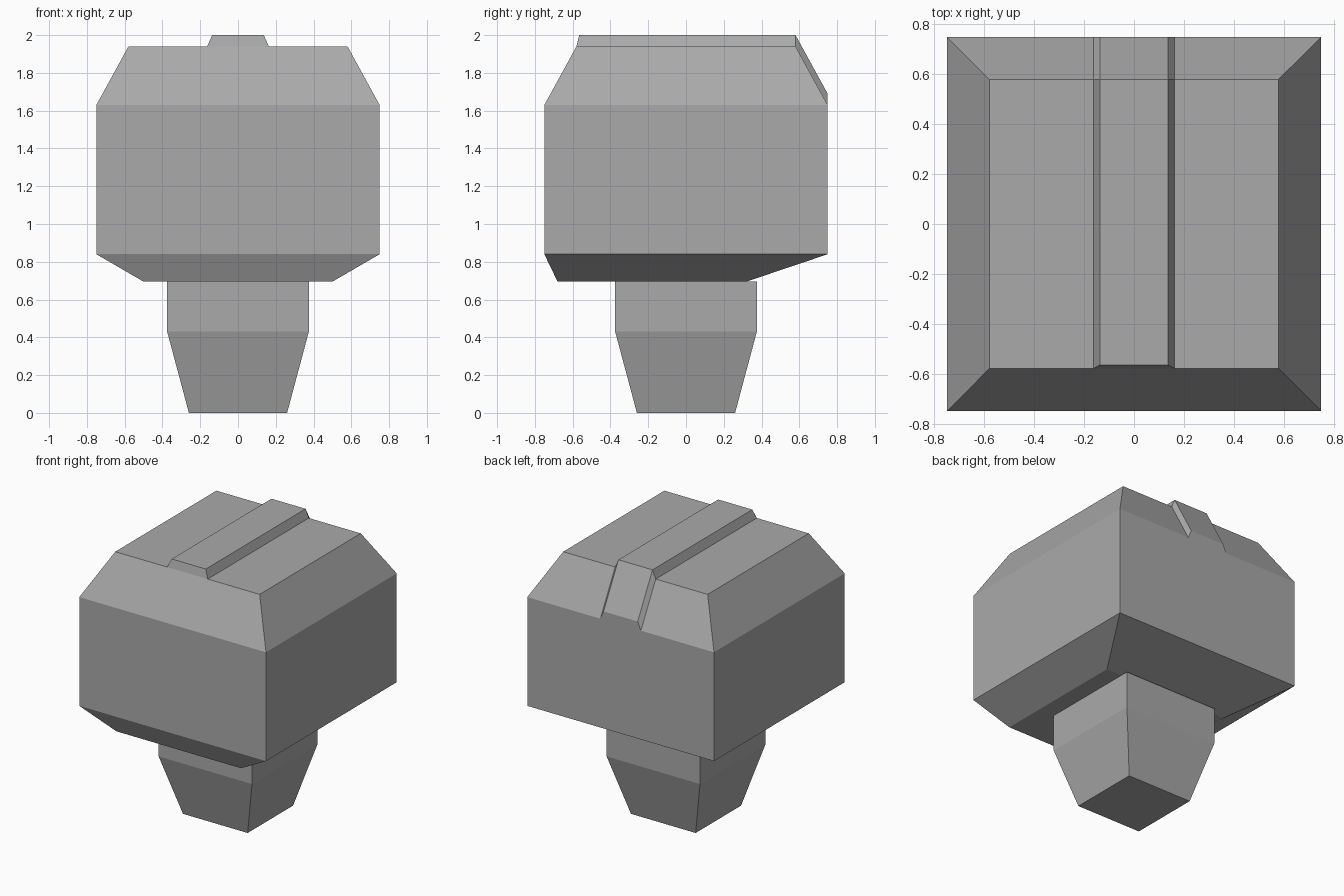
import bpy
import bmesh

cube = bpy.data.objects.get("Cube")
if cube:
    bpy.data.objects.remove(cube, do_unlink=True)

grey = bpy.data.materials.new("plain grey")
grey.use_nodes = True
colour = (0.4, 0.4, 0.4, 1)
grey.diffuse_color = colour
grey.node_tree.nodes["Principled BSDF"].inputs["Base Color"].default_value = colour


def loft(name, rings):
    """Join matching four-point rings into a closed flat-sided solid."""
    bm = bmesh.new()
    loops = [[bm.verts.new(p) for p in ring] for ring in rings]
    for a, b in zip(loops, loops[1:]):
        for i in range(4):
            j = (i + 1) % 4
            bm.faces.new((a[i], a[j], b[j], b[i]))
    bm.faces.new(loops[0])
    bm.faces.new(loops[-1])
    bmesh.ops.recalc_face_normals(bm, faces=bm.faces)
    mesh = bpy.data.meshes.new(name)
    bm.to_mesh(mesh)
    bm.free()
    mesh.materials.append(grey)
    obj = bpy.data.objects.new(name, mesh)
    bpy.context.collection.objects.link(obj)
    return obj


def level(half_x, front, back, z):
    """Horizontal rectangle at height z."""
    return [(-half_x, front, z), (half_x, front, z), (half_x, back, z), (-half_x, back, z)]


def section(y_base, z_base, y_top, z_top):
    """Trapezium across the ridge, wider at its base."""
    return [(-0.163, y_base, z_base), (0.163, y_base, z_base),
            (0.137, y_top, z_top), (-0.137, y_top, z_top)]


# Tapered peg
loft("peg", [level(0.26, -0.26, 0.26, 0),
             level(0.375, -0.375, 0.375, 0.43),
             level(0.375, -0.375, 0.375, 0.695)])

# Bevelled block, its underside set toward the front
loft("head", [level(0.5, -0.68, 0.32, 0.695),
              level(0.75, -0.75, 0.75, 0.84),
              level(0.75, -0.75, 0.75, 1.63),
              level(0.58, -0.58, 0.58, 1.94)])

# Raised ridge running along the top and down the back slope
loft("ridge", [section(-0.58, 1.94, -0.565, 2.0),
               section(0.58, 1.94, 0.58, 2.0),
               section(0.75, 1.63, 0.75, 1.69)])
